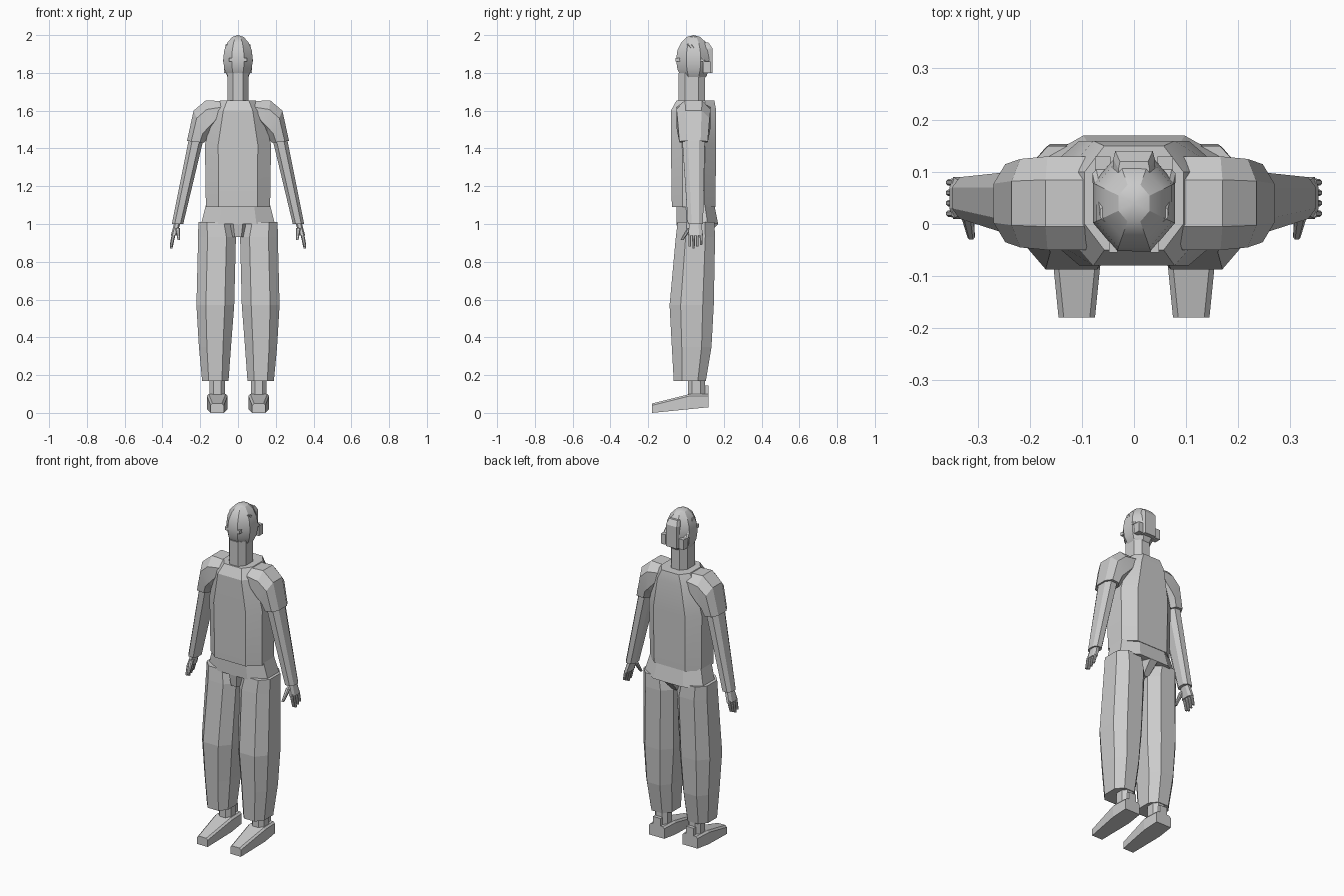
import bpy
import bmesh
from mathutils import Matrix, Vector

if "Cube" in bpy.data.objects:
    bpy.data.objects.remove(bpy.data.objects["Cube"])

shade = (.6, .6, .6, 1)
grey = bpy.data.materials.new("plain grey")
grey.use_nodes = True
grey.diffuse_color = shade
grey.node_tree.nodes["Principled BSDF"].inputs["Base Color"].default_value = shade

MID_DEPTH = .04  # depth of the plane that most parts are centred on


def section(outer, inner, depth, y=MID_DEPTH, flat=.5):
    """Eight-sided section spanning two xz points and a half depth about y."""
    a, b = Vector((outer[0], y, outer[1])), Vector((inner[0], y, inner[1]))
    across, along = (a - b) / 2, Vector((0, depth, 0))
    quarter = [across + along / 2, across * flat + along]
    opposite = [-across * flat + along, -across + along / 2]
    half = quarter + opposite
    return [(a + b) / 2 + p for p in half + [-p for p in half]]


def level(z, width, depth, x=0, y=MID_DEPTH, flat=.5):
    """Horizontal section from its centre and half sizes."""
    return section((x + width, z), (x - width, z), depth, y, flat)


def finish(name, bm, smooth=0):
    """Turn a bmesh into a grey object."""
    bmesh.ops.recalc_face_normals(bm, faces=bm.faces)
    mesh = bpy.data.meshes.new(name)
    bm.to_mesh(mesh)
    bm.free()
    mesh.materials.append(grey)
    obj = bpy.data.objects.new(name, mesh)
    bpy.context.collection.objects.link(obj)
    if smooth:
        bpy.ops.object.select_all(action='DESELECT')
        obj.select_set(True)
        bpy.context.view_layer.objects.active = obj
        bpy.ops.object.shade_smooth_by_angle(angle=smooth)


def loft(name, sections, side=1, smooth=0):
    """Skin the sections and cap both ends; side -1 mirrors the part."""
    bm = bmesh.new()
    loops = [[bm.verts.new((p.x * side, p.y, p.z)) for p in s] for s in sections]
    count = len(loops[0])
    for low, high in zip(loops, loops[1:]):
        for i in range(count):
            j = (i + 1) % count
            bm.faces.new((low[i], low[j], high[j], high[i]))
    bm.faces.new(loops[0])
    bm.faces.new(loops[-1])
    finish(name, bm, smooth)


def block(name, centre, size, side=1):
    """Plain box, mirrored by side."""
    x, y, z = centre
    bm = bmesh.new()
    place = Matrix.Translation((x * side, y, z)) @ Matrix.Diagonal((*size, 1))
    bmesh.ops.create_cube(bm, size=1, matrix=place)
    finish(name, bm)


def shoe_section(y, width, top, x=.11, chamfer=.01):
    """Upright slice of the shoe; the sole rises toward the heel."""
    sole = (y + .18) / 10
    outline = [(width, sole), (width, top - chamfer), (width - chamfer, top)]
    mirrored = [(-w, z) for w, z in reversed(outline)]
    return [Vector((x + w, y, z)) for w, z in outline + mirrored]


# Head: a faceted egg with a flat panel behind, on a straight neck
egg = bmesh.new()
bmesh.ops.create_uvsphere(
    egg, u_segments=8, v_segments=8, radius=1,
    matrix=Matrix.Translation((0, MID_DEPTH, 1.87))
    @ Matrix.Diagonal((.085, .1, .13, 1)) @ Matrix.Rotation(.39, 4, 'Z'))
finish("head", egg, smooth=.5)
loft("neck", [level(z, .055, .07, y=.03) for z in (1.62, 1.8)])
loft("back_head_panel", [level(z, .04, .03, y=.11, flat=.9) for z in (1.8, 1.93)]
     + [level(1.96, .03, .03, y=.09, flat=.9)])

# Torso and hips
loft("torso", [level(1.09, .17, .115, flat=.6),
               level(1.42, .175, .12, flat=.6),
               level(1.6, .13, .12, flat=.6),
               level(1.655, .095, .1, y=.05, flat=.6)], smooth=.4)
loft("hips", [level(.93, .035, .07, y=.03),
              level(1, .05, .11, y=.06),
              level(1, .195, .11, y=.06),
              level(1.1, .17, .1, y=.05)])

for word, s in (("left", 1), ("right", -1)):
    # Face and side of head
    block(word + "_eye", (.04, -.04, 1.87), (.016, .03, .02), s)
    block(word + "_ear", (.06, .11, 1.83), (.03, .04, .06), s)
    loft(word + "_head_strap", [level(1.95, .015, .015, x=.05, y=.02),
                                level(1.86, .015, .015, x=.065, y=.09)], s)

    # Sleeve and arm
    loft(word + "_sleeve", [section((.08, 1.65), (.13, 1.52), .09),
                            section((.17, 1.655), (.155, 1.46), .09),
                            section((.235, 1.6), (.17, 1.44), .085),
                            section((.27, 1.44), (.18, 1.43), .075)], s, smooth=.4)
    loft(word + "_arm", [section((.26, 1.45), (.185, 1.44), .06),
                         section((.35, 1), (.29, 1), .04, y=.05)], s)

    # Hand
    loft(word + "_palm", [level(1.01, .017, .03, x=.32, y=.05),
                          level(.94, .015, .04, x=.34, y=.05)], s)
    for i in range(4):
        y = .02 * (i + 1)
        loft(f"{word}_finger_{i + 1}", [
            level(.95, .01, .008, x=.34, y=y),
            level(.87 + abs(i - 1) / 100, .007, .006, x=.354, y=y)], s)
    loft(word + "_thumb", [level(.98, .012, .014, x=.32, y=.02),
                           level(.915, .007, .008, x=.313, y=-.022)], s)

    # Trouser leg, widest at the knee
    loft(word + "_leg", [level(.17, .07, .085, x=.12, y=.02),
                         level(.35, .085, .105, x=.122, y=.03),
                         level(.57, .1, .117, x=.12, y=.03),
                         level(.93, .1, .104, x=.111, y=.05),
                         level(1.01, .09, .097, x=.12, y=.053)], s)

    # Ankle and shoe
    loft(word + "_ankle", [level(z, .04, .045, x=.11, y=.055) for z in (.08, .18)], s)
    loft(word + "_shoe", [shoe_section(-.18, .035, .05),
                          shoe_section(.02, .055, .1),
                          shoe_section(.12, .05, .1)], s)
    block(word + "_heel_tab", (.11, .11, .12), (.05, .02, .05), s)
